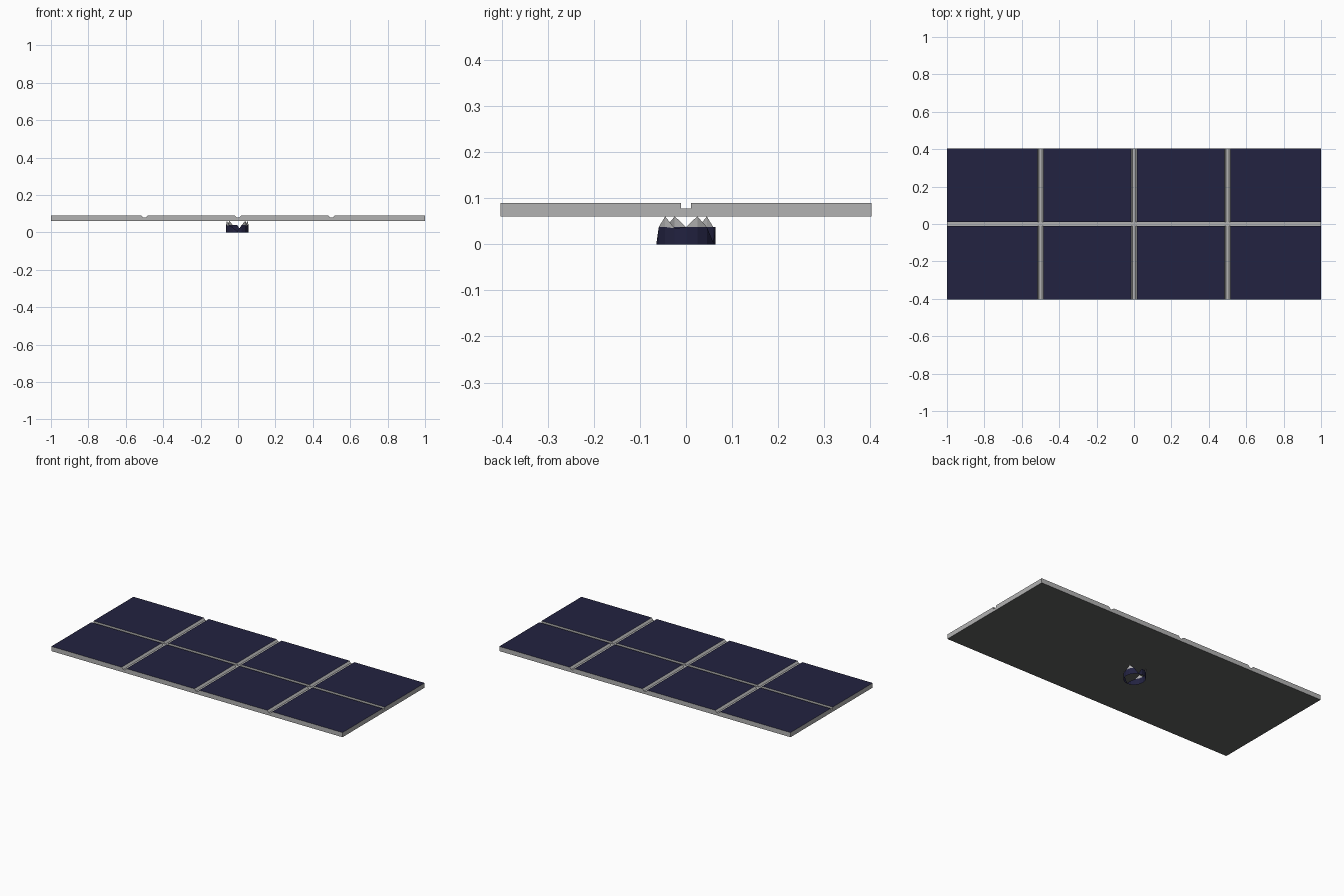
import bpy, bmesh, math

if "Cube" in bpy.data.objects:
    bpy.data.objects.remove(bpy.data.objects["Cube"])

def mat(name, c):
    m = bpy.data.materials.new(name)
    m.diffuse_color = (*c, 1)
    m.use_nodes = True
    m.node_tree.nodes["Principled BSDF"].inputs["Base Color"].default_value = m.diffuse_color
    return m

navy = mat("navy cells", (0.016, 0.016, 0.052))
grey = mat("light grey frame", (0.45, 0.45, 0.45))
dark = mat("dark grey underside", (0.12, 0.125, 0.12))

def finish(name, bm, mats):
    me = bpy.data.meshes.new(name)
    bm.to_mesh(me)
    bm.free()
    ob = bpy.data.objects.new(name, me)
    bpy.context.collection.objects.link(ob)
    for m in mats:
        me.materials.append(m)
    return ob

# Panel: slab whose top is a height grid with sloped cross grooves and a square long groove
TOP, LOW, BOT = 0.09, 0.078, 0.061
xs = [(-1.0, TOP)]
for c in (-0.5, 0.0, 0.5):
    xs += [(c - 0.017, TOP), (c - 0.007, LOW), (c + 0.007, LOW), (c + 0.017, TOP)]
xs.append((1.0, TOP))
ys = [(-0.403, TOP), (-0.0112, TOP), (-0.011, LOW), (0.011, LOW), (0.0112, TOP), (0.403, TOP)]
bm = bmesh.new()
grid = [[bm.verts.new((x, y, min(zx, zy))) for y, zy in ys] for x, zx in xs]
for i in range(len(xs) - 1):
    for j in range(len(ys) - 1):
        f = bm.faces.new((grid[i][j], grid[i + 1][j], grid[i + 1][j + 1], grid[i][j + 1]))
        f.material_index = 0 if min(v.co.z for v in f.verts) > TOP - 0.001 else 1

# Panel sides and underside
rim = [e for e in bm.edges if e.is_boundary]
ret = bmesh.ops.extrude_edge_only(bm, edges=rim)
for g in ret["geom"]:
    if isinstance(g, bmesh.types.BMVert):
        g.co.z = BOT
    elif isinstance(g, bmesh.types.BMFace):
        g.material_index = 1
low = [e for e in bm.edges if e.is_boundary]
for f in bmesh.ops.contextual_create(bm, geom=low)["faces"]:
    f.material_index = 2
bmesh.ops.recalc_face_normals(bm, faces=bm.faces)
finish("panel", bm, [navy, grey, dark])

# Mounting collar: open ring with a torn upper edge, navy with pale upper shards
N = 16
heights = [0.045, 0.06, 0.045, 0.005, 0.04, 0.038, 0.06, 0.035,
           0.038, 0.06, 0.036, 0.025, 0.005, 0.04, 0.06, 0.035]
bm = bmesh.new()
def ring_point(i, z):
    a = math.tau * i / N
    return bm.verts.new((-0.004 + 0.06 * math.cos(a), 0.064 * math.sin(a), z))
bottom = [ring_point(i, 0) for i in range(N)]
upper = [ring_point(i, min(h, 0.038)) for i, h in enumerate(heights)]
for i in range(N):
    k = (i + 1) % N
    bm.faces.new((bottom[i], bottom[k], upper[k], upper[i]))
    if heights[i] > 0.05:
        tip = ring_point(i, BOT)
        for a, b in ((upper[i - 1], upper[i]), (upper[i], upper[k])):
            bm.faces.new((a, b, tip)).material_index = 1
finish("mounting_collar", bm, [navy, grey])
